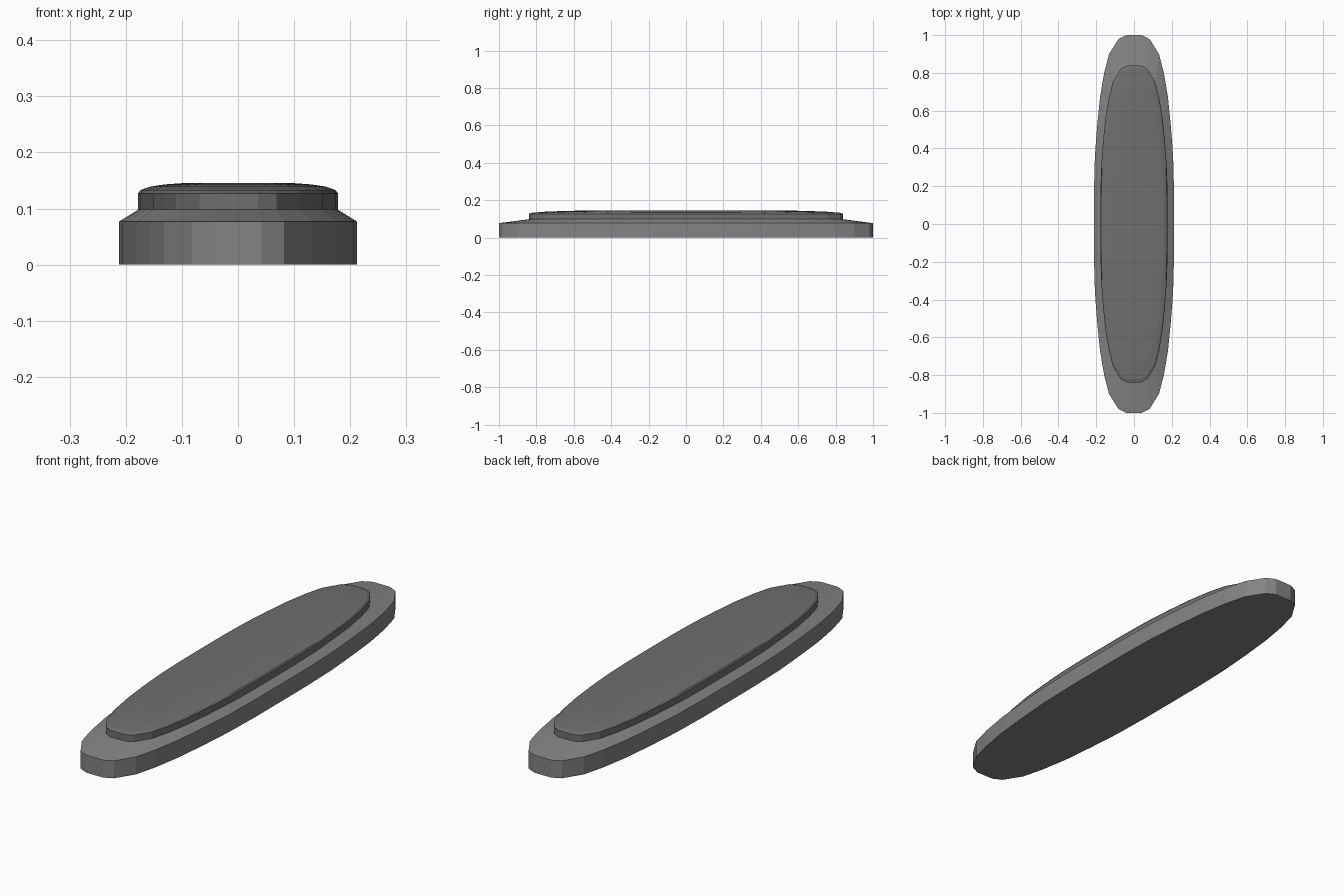
import bpy, bmesh

if "Cube" in bpy.data.objects:
    bpy.data.objects.remove(bpy.data.objects["Cube"])

# quarter of the long rounded outline, from side to end
QUARTER = [(0.212, 0.17), (0.207, 0.36), (0.195, 0.52), (0.180, 0.67),
           (0.158, 0.80), (0.132, 0.90), (0.082, 0.98), (0.042, 1.0)]


def outline():
    back = QUARTER + [(-x, y) for x, y in reversed(QUARTER)]
    return back + [(-x, -y) for x, y in back]


def loft(name, levels, grey, bottom=False, top=False):
    """Stack scaled copies of the outline; levels are (scale, z)."""
    bm = bmesh.new()
    rings = [[bm.verts.new((x * s, y * s, z)) for x, y in outline()] for s, z in levels]
    for lower, upper in zip(rings, rings[1:]):
        n = len(lower)
        for i in range(n):
            j = (i + 1) % n
            bm.faces.new((lower[i], lower[j], upper[j], upper[i]))
    if bottom:
        bm.faces.new(list(reversed(rings[0])))
    if top:
        bm.faces.new(rings[-1])
    mesh = bpy.data.meshes.new(name)
    bm.to_mesh(mesh)
    bm.free()
    mat = bpy.data.materials.new(name + "_grey")
    mat.diffuse_color = (grey, grey, grey, 1)
    mat.use_nodes = True
    mat.node_tree.nodes["Principled BSDF"].inputs["Base Color"].default_value = mat.diffuse_color
    mesh.materials.append(mat)
    obj = bpy.data.objects.new(name, mesh)
    bpy.context.collection.objects.link(obj)


# base slab with sloped shoulder
loft("base", [(1.0, 0.0), (1.0, 0.077), (0.84, 0.098)], 0.23, bottom=True)

# raised, gently domed pad, meeting the shoulder's inner edge
loft("pad", [(0.84, 0.098), (0.84, 0.127), (0.82, 0.133), (0.74, 0.139),
             (0.62, 0.143), (0.42, 0.146)], 0.16, top=True)
